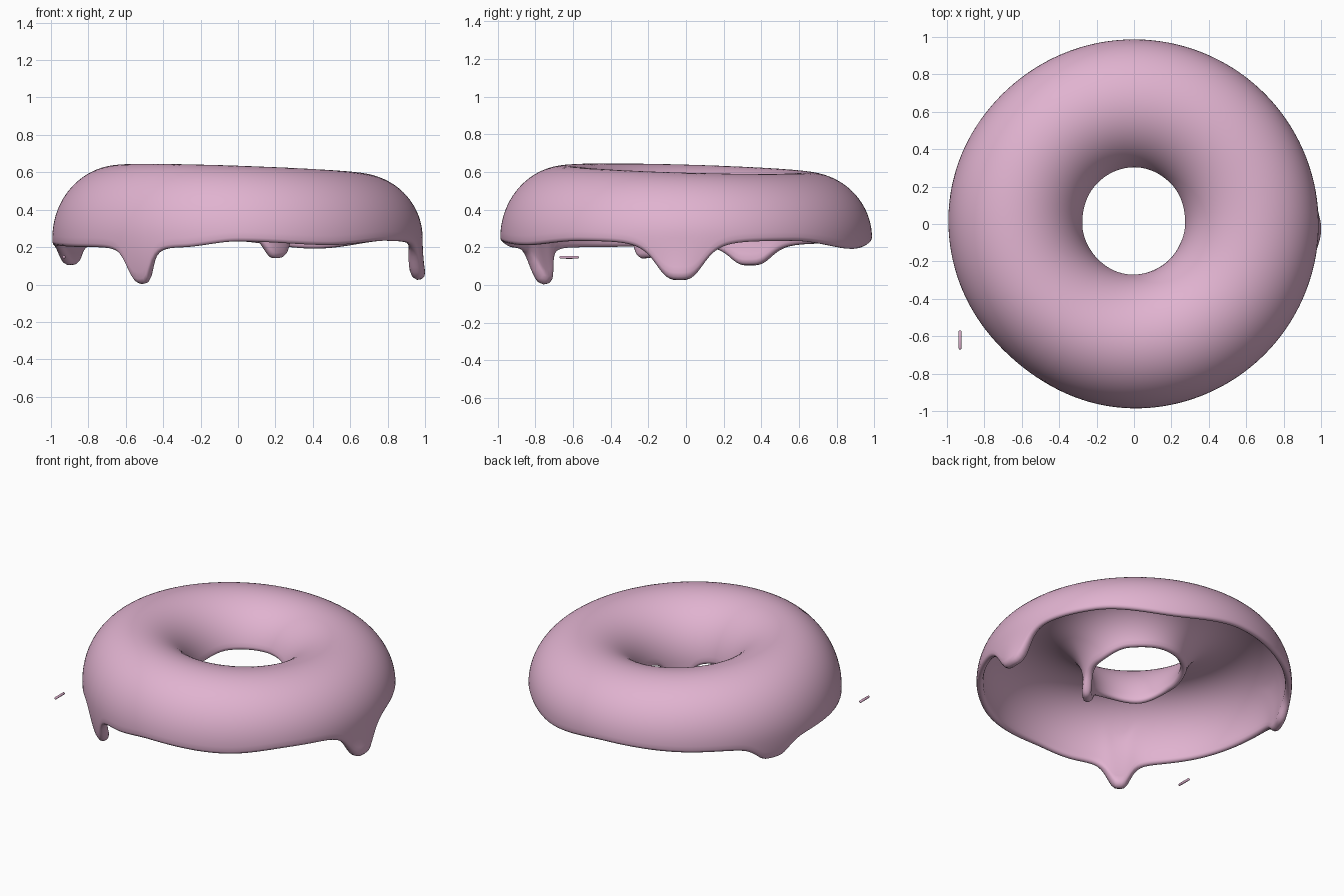
import bpy, bmesh, math
from math import sin, cos, pi, radians
from mathutils import Vector

if "Cube" in bpy.data.objects:
    bpy.data.objects.remove(bpy.data.objects["Cube"])

pink = bpy.data.materials.new("pink icing")
pink.diffuse_color = (0.75, 0.45, 0.63, 1)
pink.use_nodes = True
pink.node_tree.nodes["Principled BSDF"].inputs["Base Color"].default_value = pink.diffuse_color

RC, ZC = 0.63, 0.25          # centre of the ring's cross-section
N, M, K = 288, 40, 5         # steps around, across and round the rim

# Edge heights: (angle in degrees, z), and drips: (angle, depth, half width in radians)
OUTER = [(0, .235), (35, .235), (65, .19), (95, .235), (130, .22), (180, .21),
         (210, .20), (252, .20), (270, .23), (300, .21), (325, .235)]
INNER = [(0, .29), (45, .33), (90, .34), (135, .34), (180, .31), (225, .265),
         (260, .28), (290, .27)]
OUT_DRIPS = [(235.8, .205, .085), (358, .205, .15), (159, .115, .135)]
IN_DRIPS = [(315, .135, .32)]


def angle_gap(a, b):
    return (a - b + 180) % 360 - 180


def ease(keys, deg):
    """Smooth periodic blend between keyed heights."""
    ring = keys + [(keys[0][0] + 360, keys[0][1])]
    for (a, za), (b, zb) in zip(ring, ring[1:]):
        if a <= deg <= b:
            f = (deg - a) / (b - a)
            return za + (zb - za) * f * f * (3 - 2 * f)


def drip(drips, deg):
    return sum(d / (1 + abs(radians(angle_gap(deg, a)) / w) ** 3.6) for a, d, w in drips)


def bump(deg, centre, width):
    return math.exp(-(angle_gap(deg, centre) / width) ** 2)


def section(deg):
    """Closed cross-section of the icing shell at one angle, as (r, z) points."""
    d_out, d_in = drip(OUT_DRIPS, deg), drip(IN_DRIPS, deg)
    t_out, t_in = .042 + .14 * d_out, .042 + .12 * d_in
    a_out = .357 - .018 * bump(deg, 230, 25) + .008 * bump(deg, 165, 25)
    a_in = .362 - .018 * bump(deg, 90, 50)
    b = .367 - .028 * cos(radians(deg - 40))
    push = .14 * bump(deg, 358, 9)

    def param(z):
        h = (z - ZC) / b
        return math.asin(h) if h > 0 else h

    def point(s):
        if s < 0:
            return Vector((RC + a_out - (.09 - push) * s * s, ZC + b * s))
        if s > pi:
            return Vector((RC - a_in, ZC - b * (s - pi)))
        a = a_out if s < pi / 2 else a_in
        return Vector((RC + a * cos(s), ZC + b * sin(s)))

    s0 = param(ease(OUTER, deg) - d_out + t_out / 2)
    s1 = pi - param(ease(INNER, deg) - d_in + t_in / 2)
    outer, inner = [], []
    for i in range(M + 1):
        f = i / M
        s = s0 + (s1 - s0) * f
        p = point(s)
        tan = (point(s + .01) - point(s - .01)).normalized()
        nrm = Vector((-tan.y, tan.x))          # points into the shell
        # thicker only near the dripping edges
        t = .042 + (t_out - .042) * max(0, 1 - 4 * f) + (t_in - .042) * max(0, 4 * f - 3)
        outer.append(p)
        inner.append(p + nrm * t)

    def rim(p, q, tan):
        mid, half = (p + q) / 2, (p - q) / 2
        return [mid + half * cos(pi * k / K) + tan * half.length * sin(pi * k / K)
                for k in range(1, K)]

    end = (outer[-1] - outer[-2]).normalized()
    start = (outer[0] - outer[1]).normalized()
    return outer + rim(outer[-1], inner[-1], end) + inner[::-1] + rim(inner[0], outer[0], start)


def finish(bm, name):
    bmesh.ops.recalc_face_normals(bm, faces=bm.faces)
    mesh = bpy.data.meshes.new(name)
    bm.to_mesh(mesh)
    bm.free()
    mesh.materials.append(pink)
    mesh.shade_smooth()
    ob = bpy.data.objects.new(name, mesh)
    bpy.context.collection.objects.link(ob)
    return ob


# Icing: sweep the changing cross-section around the ring
bm = bmesh.new()
rings = []
for i in range(N):
    deg = 360 * i / N
    c, s = cos(radians(deg)), sin(radians(deg))
    rings.append([bm.verts.new((p.x * c, p.x * s, p.y)) for p in section(deg)])
for i in range(N):
    a, b = rings[i], rings[(i + 1) % N]
    for j in range(len(a)):
        k = (j + 1) % len(a)
        bm.faces.new((a[j], b[j], b[k], a[k]))
finish(bm, "icing")

# Sprinkle: a tiny round-ended rod lying along y
bm = bmesh.new()
bmesh.ops.create_uvsphere(bm, u_segments=16, v_segments=12, radius=.008)
for v in bm.verts:
    if abs(v.co.z) > .0001:
        v.co.z += math.copysign(.043, v.co.z)
    v.co = Vector((v.co.x - .93, v.co.z - .62, v.co.y + .147))
finish(bm, "sprinkle")
